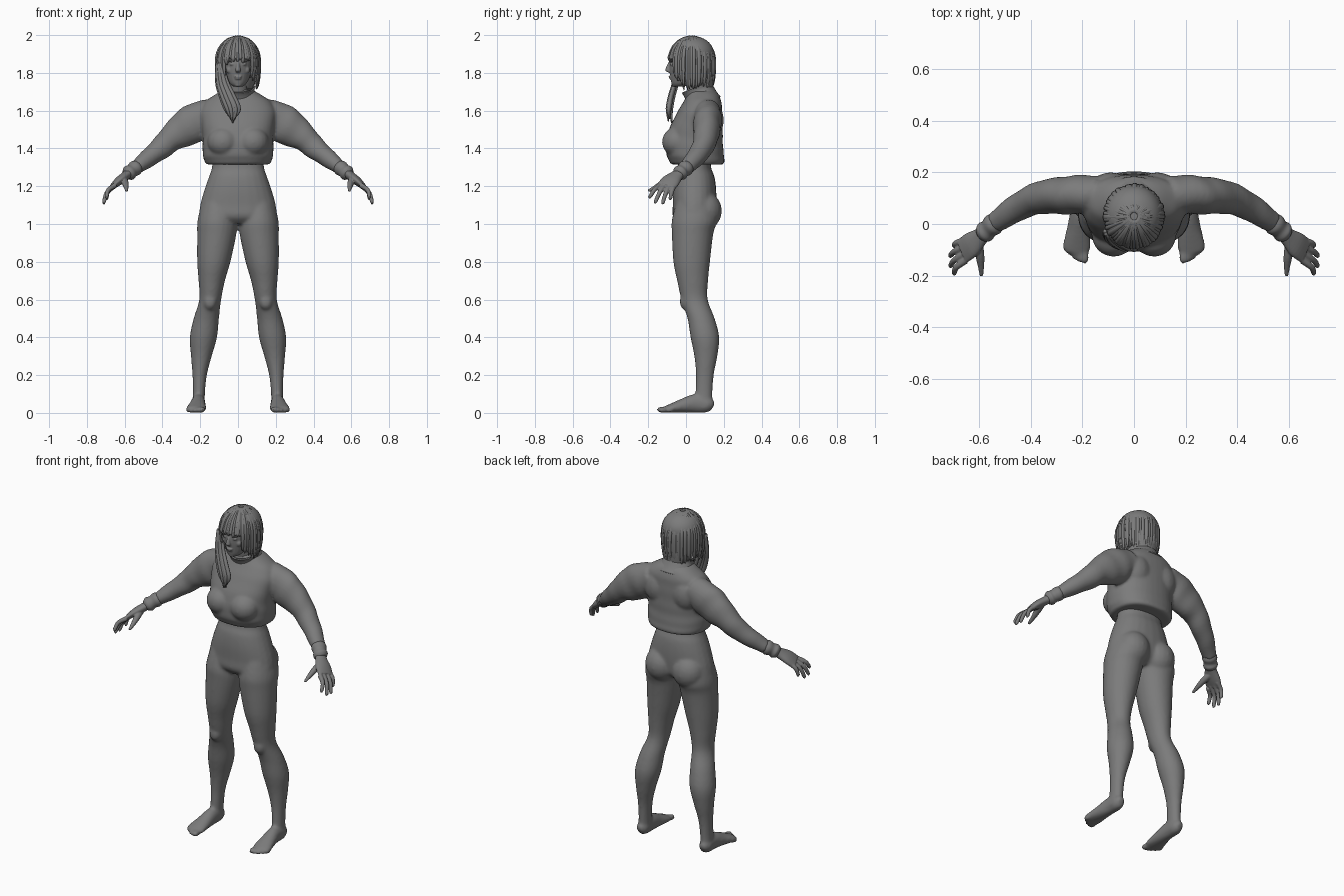
import bpy
import bmesh
import math
import random
from mathutils import Vector, Matrix

random.seed(4)
if "Cube" in bpy.data.objects:
    bpy.data.objects.remove(bpy.data.objects["Cube"], do_unlink=True)

X, Y, Z = Vector((1, 0, 0)), Vector((0, 1, 0)), Vector((0, 0, 1))

grey = bpy.data.materials.new("clay_grey")
grey.use_nodes = True
grey.diffuse_color = (0.2, 0.2, 0.2, 1)
grey.node_tree.nodes["Principled BSDF"].inputs["Base Color"].default_value = grey.diffuse_color


def spline(points, steps):
    """Smooth a list of section tuples with a Catmull-Rom curve."""
    result = []
    last = len(points) - 1
    for i in range(last):
        before, start = points[max(i - 1, 0)], points[i]
        end, after = points[i + 1], points[min(i + 2, last)]
        for s in range(steps):
            t = s / steps
            result.append([
                b + 0.5 * t * (c - a + t * (2 * a - 5 * b + 4 * c - d + t * (3 * (b - c) + d - a)))
                for a, b, c, d in zip(before, start, end, after)])
    result.append(list(points[last]))
    return result


def loft(bm, sections, ref=None, seg=24, steps=4, power=2.0, wrinkle=0.0, caps=True):
    """Skin sections (x, y, z, radius_u, radius_v); level rings unless ref is given."""
    path = spline(sections, steps)
    centres = [Vector(p[:3]) for p in path]
    rings = []
    for i, p in enumerate(path):
        u, v = X, Y
        if ref is not None:
            tangent = (centres[min(i + 1, len(path) - 1)] - centres[max(i - 1, 0)]).normalized()
            u = tangent.cross(ref).normalized()
            v = u.cross(tangent)
        ring = []
        for k in range(seg):
            ang = math.tau * k / seg
            fold = 1 + wrinkle * math.sin(i * 1.3 + 2 * math.sin(ang))
            c, s = math.cos(ang), math.sin(ang)
            cu = math.copysign(abs(c) ** (2 / power), c) * max(p[3], 0.001) * fold
            sv = math.copysign(abs(s) ** (2 / power), s) * max(p[4], 0.001) * fold
            ring.append(bm.verts.new(centres[i] + u * cu + v * sv))
        rings.append(ring)
    for low, high in zip(rings, rings[1:]):
        for k in range(seg):
            n = (k + 1) % seg
            bm.faces.new((low[k], low[n], high[n], high[k]))
    if caps:
        bm.faces.new(rings[0][::-1])
        bm.faces.new(rings[-1])


def ball(bm, centre, radii):
    bmesh.ops.create_uvsphere(bm, u_segments=20, v_segments=12, radius=1,
                              matrix=Matrix.Translation(centre) @ Matrix.Diagonal((*radii, 1)))


def finish(name, bm, mirror=False, voxel=0, soften=0, thickness=0):
    """Turn a bmesh into an object, optionally mirrored and fused into one skin."""
    bmesh.ops.recalc_face_normals(bm, faces=bm.faces)
    mesh = bpy.data.meshes.new(name)
    bm.to_mesh(mesh)
    bm.free()
    mesh.materials.append(grey)
    mesh.polygons.foreach_set("use_smooth", [True] * len(mesh.polygons))
    obj = bpy.data.objects.new(name, mesh)
    bpy.context.collection.objects.link(obj)
    if mirror:
        obj.modifiers.new("mirror", "MIRROR").use_mirror_merge = False
    if voxel:
        fuse = obj.modifiers.new("fuse", "REMESH")
        fuse.mode = "VOXEL"
        fuse.voxel_size = voxel
        fuse.use_smooth_shade = True
    if soften:
        relax = obj.modifiers.new("soften", "SMOOTH")
        relax.factor = 0.5
        relax.iterations = soften
    if thickness:
        obj.modifiers.new("thickness", "SOLIDIFY").thickness = thickness
    return obj


# Hips, legs and feet
bm = bmesh.new()
loft(bm, [(0, .045, 1.38, .135, .085), (0, .045, 1.3, .138, .088), (0, .045, 1.25, .154, .106),
          (0, .045, 1.18, .178, .115), (0, .045, 1.1, .2, .115), (0, .04, 1.04, .2, .11),
          (0, .035, 1.0, .13, .07)], power=2.2)
loft(bm, [(.105, .05, 1.12, .085, .1), (.11, .045, 1.02, .104, .12), (.112, .035, .95, .104, .11),
          (.128, .03, .8, .088, .097), (.139, .035, .7, .07, .082), (.147, .045, .6, .058, .07),
          (.168, .08, .5, .067, .072), (.183, .1, .4, .072, .076), (.194, .105, .3, .055, .061),
          (.203, .1, .2, .038, .047), (.207, .095, .1, .032, .045), (.21, .095, .03, .035, .045)])
ball(bm, (.09, .1, 1.07), (.095, .09, .1))
ball(bm, (.148, -.005, .59), (.035, .028, .045))
loft(bm, [(.212, .142, .03, .018, .025), (.21, .115, .042, .035, .042), (.21, .05, .05, .037, .05),
          (.215, -.02, .037, .045, .037), (.221, -.08, .024, .054, .024),
          (.224, -.112, .017, .048, .017)], ref=Z)
for i in range(5):
    size = .019 - .0022 * i
    ball(bm, (.19 + .019 * i, -.128 + .0025 * i * i, size * .9), (size * .85, size * 1.5, size * .9))
finish("hips_and_legs", bm, mirror=True, voxel=.009, soften=5)

# Loose cropped top with sleeves
bm = bmesh.new()
loft(bm, [(0, .06, 1.315, .168, .138), (0, .058, 1.33, .176, .146), (0, .048, 1.37, .187, .152),
          (0, .045, 1.43, .187, .15), (0, .052, 1.5, .19, .142), (0, .07, 1.58, .2, .122),
          (0, .085, 1.64, .18, .103), (0, .09, 1.68, .13, .085), (0, .08, 1.71, .075, .07)],
     seg=36, power=2.3, wrinkle=.006)
ball(bm, (.078, -.045, 1.435), (.085, .082, .08))
ball(bm, (.09, .13, 1.55), (.085, .07, .1))
loft(bm, [(.13, .115, 1.585, .08, .07), (.2, .115, 1.555, .097, .075), (.27, .11, 1.51, .1, .073),
          (.345, .105, 1.46, .074, .066), (.41, .085, 1.4, .06, .057), (.48, .045, 1.345, .048, .05),
          (.54, .003, 1.298, .037, .04)], ref=Y, wrinkle=.025)
finish("cropped_top", bm, mirror=True, voxel=.009, soften=4)

# Cuffs, folded band at the end of each sleeve
bm = bmesh.new()
loft(bm, [(.53, .01, 1.305, .034, .036), (.545, -.002, 1.295, .041, .043), (.562, -.018, 1.282, .036, .037),
          (.577, -.031, 1.27, .041, .041), (.59, -.04, 1.26, .03, .031)], ref=Y)
finish("sleeve_cuffs", bm, mirror=True)

# Collar standing around the neck, higher at the back
bm = bmesh.new()
loft(bm, [(0, .088, 1.645, .125, .1), (0, .077, 1.68, .1, .085), (0, .066, 1.705, .088, .082),
          (0, .058, 1.725, .09, .086)], ref=Y, seg=36, caps=False)
finish("collar", bm, thickness=.008)

# Hands with four fingers and a thumb
bm = bmesh.new()
loft(bm, [(.57, -.025, 1.275, .024, .028), (.595, -.05, 1.255, .024, .036),
          (.63, -.08, 1.228, .023, .05), (.662, -.105, 1.2, .015, .05)], ref=Y)
knuckle_tips = [(.7, -.195, 1.14), (.714, -.165, 1.112), (.715, -.125, 1.108), (.7, -.085, 1.13)]
for i, tip in enumerate(knuckle_tips):
    base = Vector((.65, -.14 + .026 * i, 1.205))
    tip = Vector(tip)
    bend = base.lerp(tip, .5) + Vector((.012, 0, .008))
    loft(bm, [(*base, .014, .014), (*bend, .012, .012), (*base.lerp(tip, .92), .01, .01),
              (*tip, .005, .005)], ref=Y, seg=12)
loft(bm, [(.605, -.06, 1.24, .018, .018), (.597, -.115, 1.218, .018, .018),
          (.592, -.16, 1.195, .013, .013), (.59, -.2, 1.175, .007, .007)], ref=Z, seg=12)
finish("hands", bm, mirror=True, voxel=.004, soften=3)

# Head, face and neck
bm = bmesh.new()
loft(bm, [(0, -.038, 1.727, .022, .026), (0, -.024, 1.742, .043, .052), (0, -.004, 1.775, .062, .078),
          (0, .012, 1.82, .074, .1), (0, .025, 1.87, .082, .112), (0, .03, 1.92, .08, .11),
          (0, .035, 1.96, .06, .08), (0, .035, 1.98, .02, .03)])
loft(bm, [(0, .085, 1.62, .07, .06), (0, .06, 1.7, .052, .052), (0, .045, 1.79, .05, .052)])
loft(bm, [(0, -.082, 1.86, .008, .008), (0, -.092, 1.835, .01, .012), (0, -.096, 1.812, .015, .013),
          (0, -.086, 1.802, .01, .006)], seg=12)
ball(bm, (0, -.082, 1.78), (.021, .01, .005))
ball(bm, (0, -.079, 1.77), (.018, .01, .006))
ball(bm, (0, -.06, 1.738), (.02, .016, .013))
for side in (-1, 1):
    ball(bm, (side * .03, -.076, 1.846), (.015, .01, .007))
    ball(bm, (side * .032, -.078, 1.866), (.024, .01, .006))
    ball(bm, (side * .045, -.052, 1.815), (.018, .02, .02))
finish("head_and_neck", bm, voxel=.004, soften=3)

# Hair mass below the strands
bm = bmesh.new()
loft(bm, [(0, .085, 1.715, .075, .06), (0, .075, 1.78, .097, .075), (0, .058, 1.86, .108, .09),
          (0, .038, 1.92, .106, .108), (0, .035, 1.96, .084, .088), (0, .035, 1.985, .045, .05),
          (0, .035, 1.99, .012, .012)], seg=32)
finish("hair_base", bm)


# Hair strands draped from the crown, short over the face
bm = bmesh.new()
strands = 52
for i in range(strands):
    ang = math.tau * (i + random.uniform(-.25, .25)) / strands
    out = Vector((math.sin(ang), -math.cos(ang), 0))
    from_front = abs((ang + math.pi) % math.tau - math.pi)
    bottom = 1.72 + random.uniform(-.012, .015)
    if from_front < .62:
        bottom = 1.862 + random.uniform(-.02, .015)
    elif from_front < 1.1:
        bottom = 1.755 + random.uniform(-.02, .02)
    puff = random.uniform(.97, 1.02)
    width = random.uniform(.009, .013)
    sections = []
    for turn in (.12, .5, .95, 1.4):
        r = math.sin(turn) * puff
        sections.append((out.x * .113 * r, .03 + out.y * .121 * r, 1.865 + .126 * math.cos(turn),
                         width * (.5 + .5 * r), .007))
    top = sections[-1][2]
    for drop, tuck, size in ((.5, 1, .9), (.85, .95, .65), (1, .88, .2)):
        sections.append((out.x * .113 * puff * tuck, .03 + out.y * .121 * puff * tuck,
                         top + (bottom - top) * drop, width * size, .007 * size))
    loft(bm, sections, ref=(out + Z * .6).normalized(), seg=8, steps=3)
finish("hair_strands", bm)

# Long loose lock hanging over one side of the chest
bm = bmesh.new()
for i in range(9):
    s = (i - 4) / 4
    depth = random.uniform(-.012, .012)
    loft(bm, [(-.098 + .012 * s, -.035 + depth, 1.85, .01, .008),
              (-.084 + .025 * s, -.055 + depth, 1.75, .012, .01),
              (-.058 + .032 * s, -.075 + depth, 1.68, .013, .011),
              (-.03 + .034 * s, -.088 + depth, 1.61, .012, .011),
              (-.028 + .014 * s, -.085 + depth, 1.535 + .03 * abs(s), .003, .003)],
         ref=-Y, seg=8)
finish("front_lock", bm)
